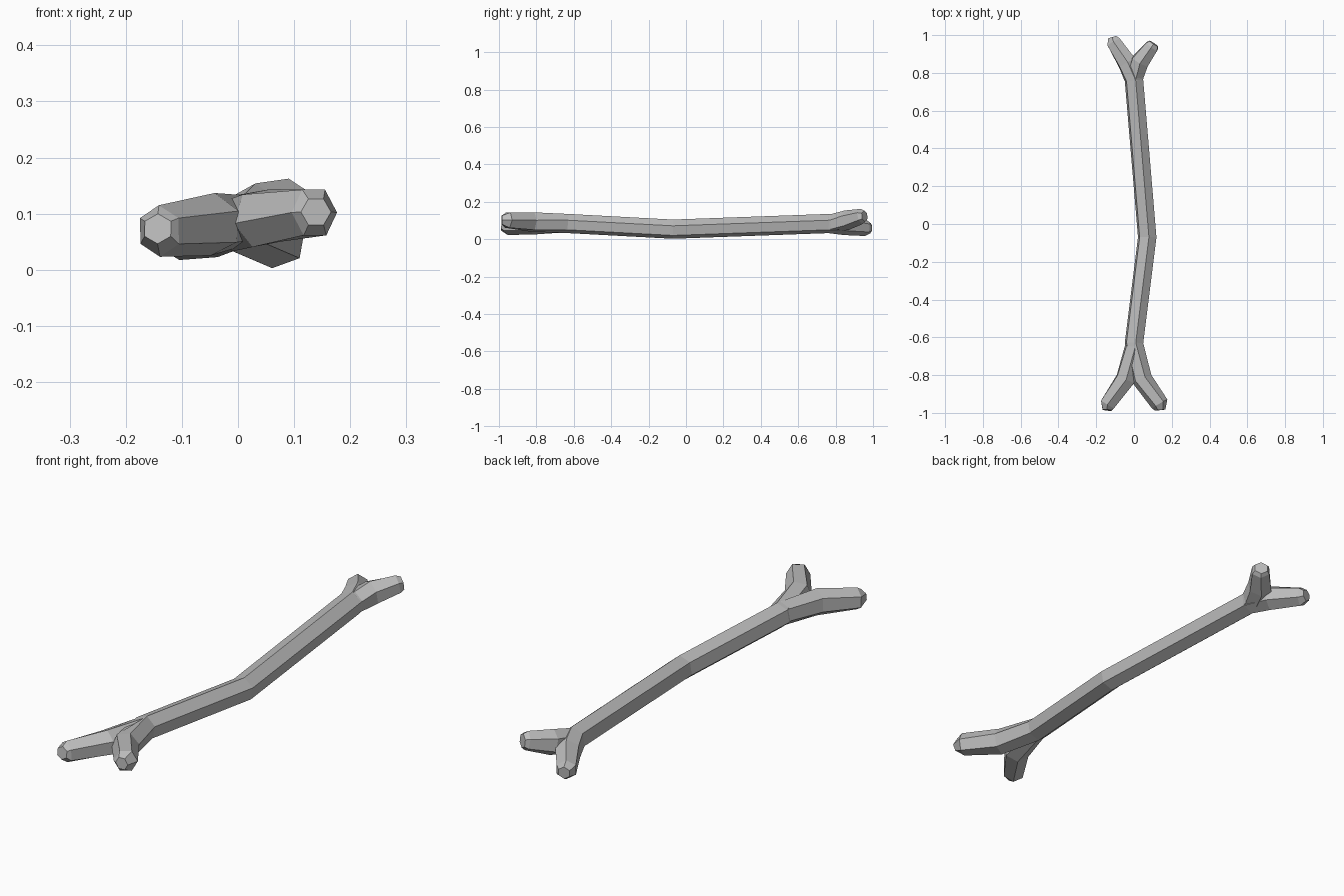
import bpy, bmesh, math
from mathutils import Vector

if "Cube" in bpy.data.objects:
    bpy.data.objects.remove(bpy.data.objects["Cube"])

SIDES = 6
grey = bpy.data.materials.new("bone grey")
grey.diffuse_color = (0.5, 0.5, 0.5, 1)
grey.use_nodes = True
grey.node_tree.nodes["Principled BSDF"].inputs["Base Color"].default_value = grey.diffuse_color


def tube(name, rings):
    """Six-sided loft through rings of (x, y, z, radius, phase in degrees)."""
    bm = bmesh.new()
    centres = [Vector(r[:3]) for r in rings]
    loops = []
    for i, (x, y, z, radius, phase) in enumerate(rings):
        d = (centres[min(i + 1, len(rings) - 1)] - centres[max(i - 1, 0)]).normalized()
        u = d.cross(Vector((0, 0, 1))).normalized()
        if u.x < 0:
            u = -u
        v = u.cross(d).normalized()
        if v.z < 0:
            v = -v
        loop = []
        for k in range(SIDES):
            a = math.radians(phase + 360 / SIDES * k)
            loop.append(bm.verts.new(centres[i] + radius * (u * math.cos(a) + v * math.sin(a))))
        loops.append(loop)
    for a, b in zip(loops, loops[1:]):
        for k in range(SIDES):
            j = (k + 1) % SIDES
            bm.faces.new((a[k], a[j], b[j], b[k]))
    bm.faces.new(loops[0])
    bm.faces.new(loops[-1])
    bmesh.ops.recalc_face_normals(bm, faces=bm.faces)
    mesh = bpy.data.meshes.new(name)
    bm.to_mesh(mesh)
    bm.free()
    mesh.materials.append(grey)
    obj = bpy.data.objects.new(name, mesh)
    bpy.context.collection.objects.link(obj)
    return obj


# Bent shaft running from the front right prong to the back left prong
bone = tube("bone_shaft", [
    (0.139, -0.985, 0.103, 0.027, 0),
    (0.136, -0.953, 0.102, 0.047, 0),
    (0.042, -0.820, 0.092, 0.055, 10),
    (0.000, -0.630, 0.084, 0.052, 20),
    (0.070, -0.070, 0.054, 0.052, 20),
    (0.000, 0.760, 0.084, 0.052, 20),
    (-0.035, 0.850, 0.076, 0.054, 25),
    (-0.107, 0.962, 0.060, 0.043, 30),
    (-0.115, 0.988, 0.058, 0.026, 30),
])

# Second prong at each end, starting inside the shaft
prongs = [
    tube("front_left_prong", [
        (0.010, -0.560, 0.080, 0.040, 20),
        (-0.002, -0.650, 0.085, 0.049, 20),
        (-0.045, -0.820, 0.081, 0.056, 25),
        (-0.140, -0.955, 0.069, 0.046, 30),
        (-0.143, -0.985, 0.073, 0.027, 30),
    ]),
    tube("back_right_prong", [
        (0.006, 0.700, 0.082, 0.040, 20),
        (0.004, 0.780, 0.086, 0.049, 20),
        (0.032, 0.860, 0.102, 0.053, 25),
        (0.095, 0.940, 0.122, 0.041, 30),
        (0.105, 0.955, 0.124, 0.030, 30),
    ]),
]

# Fuse the prongs into one solid
bpy.context.view_layer.objects.active = bone
for prong in prongs:
    mod = bone.modifiers.new("fuse", 'BOOLEAN')
    mod.operation = 'UNION'
    mod.solver = 'EXACT'
    mod.object = prong
    bpy.ops.object.modifier_apply(modifier=mod.name)
    bpy.data.objects.remove(prong)
bone.name = "bone"
